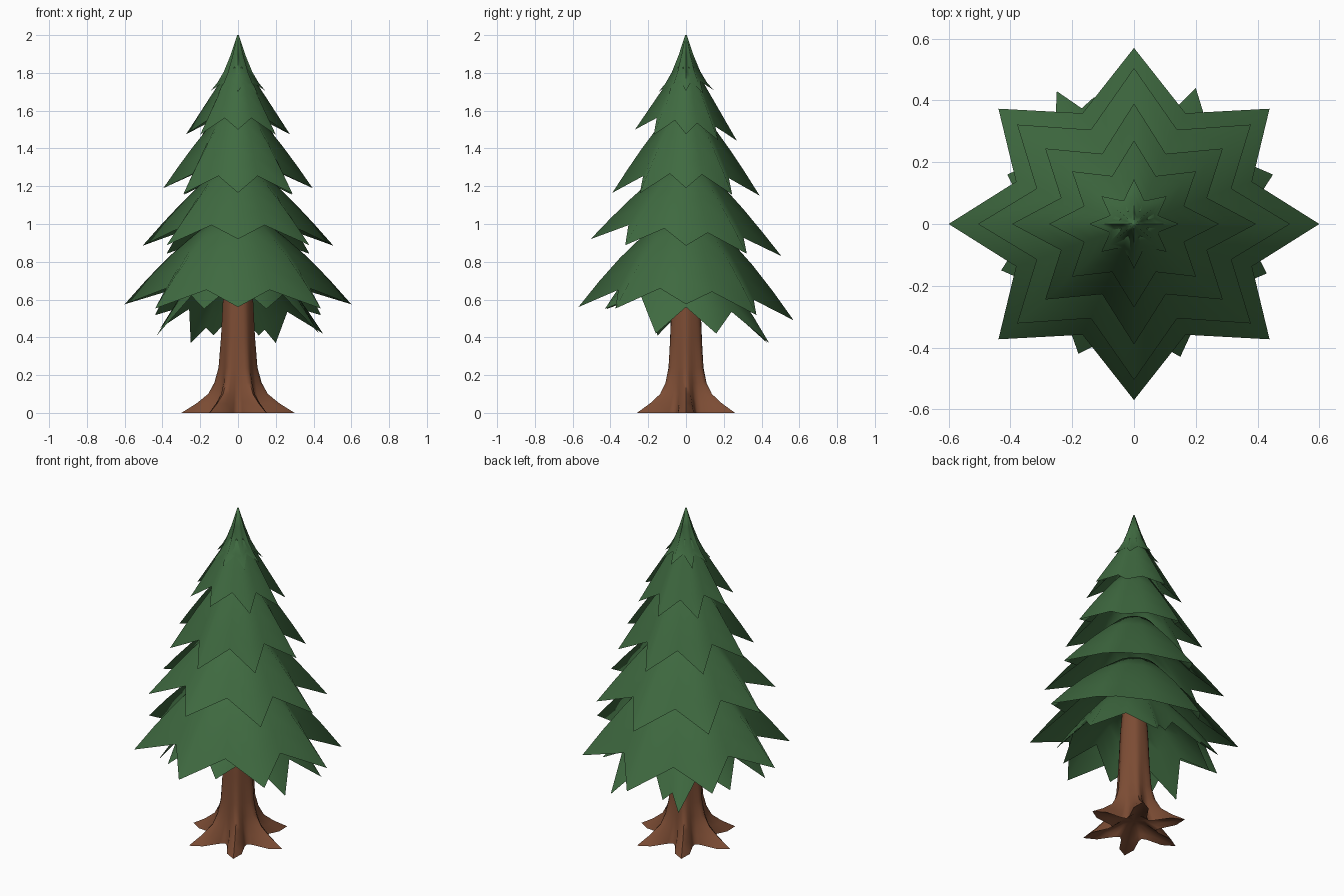
import bpy, math

if "Cube" in bpy.data.objects:
    bpy.data.objects.remove(bpy.data.objects["Cube"])

def material(name, rgb):
    m = bpy.data.materials.new(name)
    m.diffuse_color = (*rgb, 1)
    m.use_nodes = True
    m.node_tree.nodes["Principled BSDF"].inputs["Base Color"].default_value = m.diffuse_color
    return m

GREEN = material("needle_green", (0.05, 0.145, 0.052))
BROWN = material("bark_brown", (0.20, 0.072, 0.034))

def loft(name, rings, mat, angle):
    """Skin a stack of closed rings, capping both ends."""
    n = len(rings[0])
    verts = [p for ring in rings for p in ring]
    faces = []
    for k in range(len(rings) - 1):
        for i in range(n):
            j = (i + 1) % n
            faces.append((k*n + i, (k+1)*n + i, (k+1)*n + j, k*n + j))
    for k, flip in ((0, False), (len(rings) - 1, True)):
        c = len(verts)
        verts.append(tuple(sum(p[a] for p in rings[k]) / n for a in range(3)))
        for i in range(n):
            f = (c, k*n + i, k*n + (i + 1) % n)
            faces.append(f[::-1] if flip else f)
    me = bpy.data.meshes.new(name)
    me.from_pydata(verts, [], faces)
    me.materials.append(mat)
    ob = bpy.data.objects.new(name, me)
    bpy.context.collection.objects.link(ob)
    bpy.ops.object.select_all(action='DESELECT')
    bpy.context.view_layer.objects.active = ob
    ob.select_set(True)
    bpy.ops.object.shade_smooth_by_angle(angle=math.radians(angle))
    return ob

def tier(name, top_z, top_r, tips, rise, notch=0.68, bulge=0.015, thick=0.05):
    """Drooping star skirt: tips are (x, y, z), notches sit between them."""
    rim = []
    for i, a in enumerate(tips):
        b = tips[(i + 1) % len(tips)]
        rim.append(a)
        ra, rb = math.hypot(a[0], a[1]), math.hypot(b[0], b[1])
        # close tips get a shallower notch
        k = min(1, math.dist(a[:2], b[:2]) / (0.6 * (ra + rb) / 2))
        ang = math.atan2(a[1] + b[1], a[0] + b[0])
        r = (1 - (1 - notch) * k) * (ra + rb) / 2
        rim.append((r*math.cos(ang), r*math.sin(ang), (a[2] + b[2]) / 2 + rise * k))

    def ring(t, drop=0.0):
        out = []
        for x, y, z in rim:
            h = math.hypot(x, y)
            r = top_r + (h - top_r) * t
            out.append((x/h*r, y/h*r,
                        top_z + (z - top_z)*t + bulge*math.sin(math.pi*t) - drop))
        return out

    rings = [ring(t) for t in (0, 0.25, 0.5, 0.75, 1)]
    rings += [ring(0.75, thick * 0.6), ring(0.45, thick), ring(0.15, thick)]
    return loft(name, rings, GREEN, 100)

def star(rx, ry, rd, z_side, z_front, z_back):
    """Eight tips: on the axes and (slightly flattened) diagonals."""
    pts = []
    for i in range(8):
        a = i * math.pi / 4
        c, s = math.cos(a), math.sin(a)
        z = z_side + ((z_back - z_side) if s > 0 else (z_front - z_side)) * s * s
        x, y = (rd*c*1.07, rd*s*0.91) if i % 2 else (rx*c, ry*s)
        pts.append((x, y, z - (0.015 if i % 2 else 0)))
    return pts

# Foliage tiers, top to bottom
tier("foliage_tip", 2.0, 0.004, star(0.145, 0.145, 0.14, 1.705, 1.70, 1.71), 0.055, 0.58, -0.045, 0.03)
tier("foliage_tier_2", 1.83, 0.045, star(0.275, 0.27, 0.265, 1.475, 1.50, 1.44), 0.075, 0.64, 0.0, 0.04)
tier("foliage_tier_3", 1.60, 0.08, star(0.395, 0.39, 0.38, 1.19, 1.165, 1.15), 0.09, 0.65)
tier("foliage_tier_4", 1.30, 0.10, star(0.505, 0.505, 0.50, 0.885, 0.92, 0.83), 0.09, 0.67)
tier("foliage_tier_5", 1.02, 0.13, star(0.60, 0.57, 0.58, 0.575, 0.56, 0.49), 0.095, 0.69, 0.03)

# Irregular hanging skirt under the lowest tier
tier("foliage_skirt", 0.84, 0.12, [
    (0.45, 0.16, 0.42), (0.20, 0.44, 0.37), (0.11, 0.40, 0.41), (-0.13, 0.41, 0.41),
    (-0.25, 0.43, 0.37), (-0.41, 0.16, 0.45), (-0.43, -0.15, 0.41), (-0.18, -0.42, 0.55),
    (0.15, -0.43, 0.55), (0.43, -0.16, 0.42)], 0.14, 0.74, 0.03)

# Trunk with six flared roots: (height, valley radius, root radius)
profile = [(0.95, 0.05, 0.05), (0.6, 0.076, 0.08), (0.4, 0.084, 0.09), (0.24, 0.09, 0.103),
           (0.16, 0.096, 0.125), (0.10, 0.10, 0.158), (0.05, 0.11, 0.22), (0.0, 0.12, 0.30),
           (0.02, 0.10, 0.19), (0.05, 0.06, 0.07)]
N = 36
rings = []
for z, lo, hi in profile:
    ring = []
    for i in range(N):
        a = 2 * math.pi * i / N
        w = (0.5 + 0.5 * math.cos(6 * a)) ** 1.5
        r = lo + (hi - lo) * w
        ring.append((r * math.cos(a), r * math.sin(a), z))
    rings.append(ring)
loft("trunk", rings, BROWN, 70)
